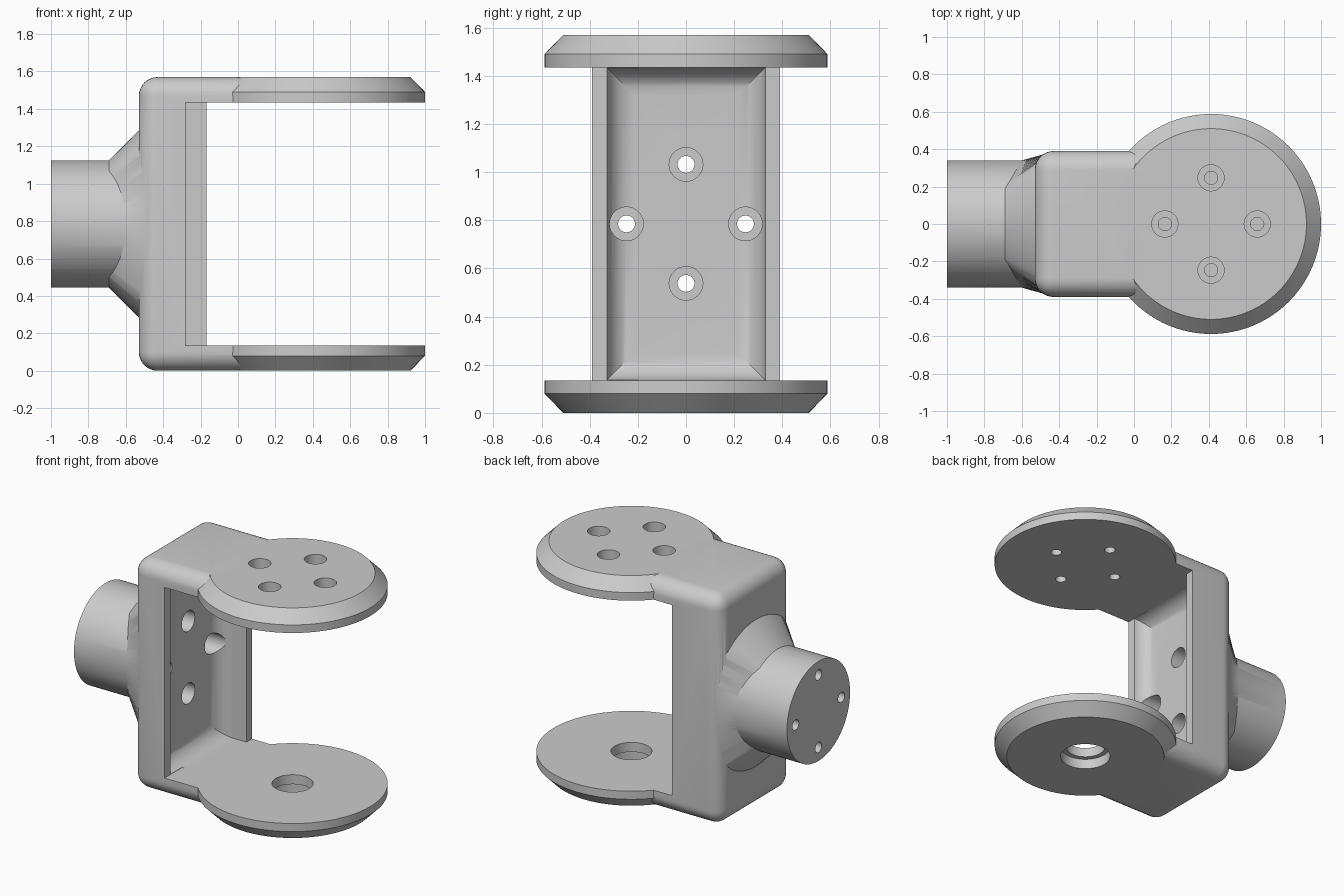
import bpy, bmesh, math
from mathutils import Matrix, Vector

if "Cube" in bpy.data.objects:
    bpy.data.objects.remove(bpy.data.objects["Cube"])

H, CX, MID, SEG = 1.57, 0.412, 0.785, 96   # height, disc centre x, mid height
Z0, Z1 = 0.135, 1.435                      # inner faces of the two arms


def new_object(name, bm):
    bmesh.ops.recalc_face_normals(bm, faces=bm.faces)
    me = bpy.data.meshes.new(name)
    bm.to_mesh(me)
    bm.free()
    ob = bpy.data.objects.new(name, me)
    bpy.context.collection.objects.link(ob)
    return ob


def box(name, lo, hi):
    bm = bmesh.new()
    lo, hi = Vector(lo), Vector(hi)
    bmesh.ops.create_cube(bm, size=1, matrix=Matrix.Translation((lo + hi) / 2)
                          @ Matrix.Diagonal((*(hi - lo), 1)))
    return new_object(name, bm)


def loft(name, rings, tips=None):
    """Skin closed rings; ends are n-gons, or fans to the two tip points."""
    bm = bmesh.new()
    rows = [[bm.verts.new(p) for p in r] for r in rings]
    n = len(rows[0])
    for a, b in zip(rows, rows[1:]):
        for i in range(n):
            bm.faces.new((a[i], a[(i + 1) % n], b[(i + 1) % n], b[i]))
    for k, row in enumerate((rows[0], rows[-1])):
        if tips:
            c = bm.verts.new(tips[k])
            for i in range(n):
                bm.faces.new((row[i], row[(i + 1) % n], c))
        else:
            bm.faces.new(row)
    return new_object(name, bm)


def turned(name, profile, centre, axis='Z', seg=SEG):
    """Round part from (position along axis, radius) pairs."""
    rings = []
    for t, r in profile:
        ring = []
        for i in range(seg):
            a = 2 * math.pi * i / seg
            u, v = r * math.cos(a), r * math.sin(a)
            ring.append((centre[0] + u, centre[1] + v, t) if axis == 'Z'
                        else (t, centre[0] + u, centre[1] + v))
        rings.append(ring)
    return loft(name, rings)


def combine(target, other, op):
    m = target.modifiers.new(op, 'BOOLEAN')
    m.operation, m.solver, m.object = op, 'EXACT', other
    bpy.context.view_layer.objects.active = target
    bpy.ops.object.modifier_apply(modifier=m.name)
    bpy.data.objects.remove(other, do_unlink=True)


# Rounded block that becomes the back wall and arms
bracket = box("fork_bracket", (-0.53, -0.39, 0), (0.1, 0.39, H))
bm = bmesh.new()
bm.from_mesh(bracket.data)
edges = [e for e in bm.edges if min(v.co.x for v in e.verts) < 0]
bmesh.ops.bevel(bm, geom=edges, offset=0.1, segments=8, profile=0.5, affect='EDGES')
bm.to_mesh(bracket.data)
bm.free()

# Chamfered end discs (slightly thick, trimmed by the cavity cut)
for name, prof in (("lower_disc", [(0, 0.51), (0.08, 0.588), (0.17, 0.588)]),
                   ("upper_disc", [(H - 0.17, 0.588), (H - 0.08, 0.588), (H, 0.51)])):
    combine(bracket, turned(name, prof, (CX, 0)), 'UNION')

# Round mounting post
combine(bracket, turned("post", [(-1, 0.34), (-0.45, 0.34)], (0, MID), 'X'), 'UNION')

# Flare from the post to the back wall, flattened at the sides
start, end = [], []
for i in range(SEG):
    a = 2 * math.pi * i / SEG
    s, c = math.sin(a), math.cos(a)
    p = Vector((-0.69 + 0.09 * max(0, (abs(s) - 0.55) / 0.45),
                0.34 * s, MID + 0.34 * c))
    q = Vector((-0.43, max(-0.388, min(0.388, 0.6 * s)), MID + 0.6 * c))
    start.append(p - (q - p) * 0.04)
    end.append(q)
combine(bracket, loft("flare", [start, end],
                      [(-0.58, 0, MID), (-0.43, 0, MID)]), 'UNION')

# Pocket with a filleted floor
rings, R = [], 0.115
for k in range(11):
    a = math.pi / 2 * k / 10
    x, d = -0.375 + R * (1 - math.cos(a)), R * (1 - math.sin(a))
    rings.append((x, d))
rings.append((1.5, 0))
combine(bracket, loft("pocket_cut", [
    [(x, -0.33 + d, Z0 + d), (x, 0.33 - d, Z0 + d),
     (x, 0.33 - d, Z1 - d), (x, -0.33 + d, Z1 - d)] for x, d in rings]), 'DIFFERENCE')

# Open space between the arms; the front side wall is shorter
combine(bracket, box("gap_cut", (-0.168, -1, Z0), (1.5, 1, Z1)), 'DIFFERENCE')
combine(bracket, box("short_wall_cut", (-0.28, -1, Z0), (1.4, -0.2, Z1)), 'DIFFERENCE')

# Counterbored screw holes in the upper disc and through the post
for u, v in ((0.247, 0), (-0.247, 0), (0, 0.247), (0, -0.247)):
    combine(bracket, turned("disc_hole", [(1.3, 0.035), (H - 0.09, 0.035),
            (H - 0.09, 0.07), (H + 0.1, 0.07)], (CX + u, v), 'Z', 32), 'DIFFERENCE')
    combine(bracket, turned("post_hole", [(-1.1, 0.035), (-0.55, 0.035),
            (-0.55, 0.07), (-0.1, 0.07)], (u, MID + v), 'X', 32), 'DIFFERENCE')

# Stepped bearing hole in the lower disc
combine(bracket, turned("bearing_hole", [(-0.1, 0.16), (0.07, 0.16),
        (0.07, 0.127), (0.3, 0.127)], (CX, 0), 'Z', 64), 'DIFFERENCE')

bpy.ops.object.select_all(action='DESELECT')
bracket.select_set(True)
bpy.context.view_layer.objects.active = bracket
bpy.ops.object.shade_smooth_by_angle(angle=math.radians(25))
